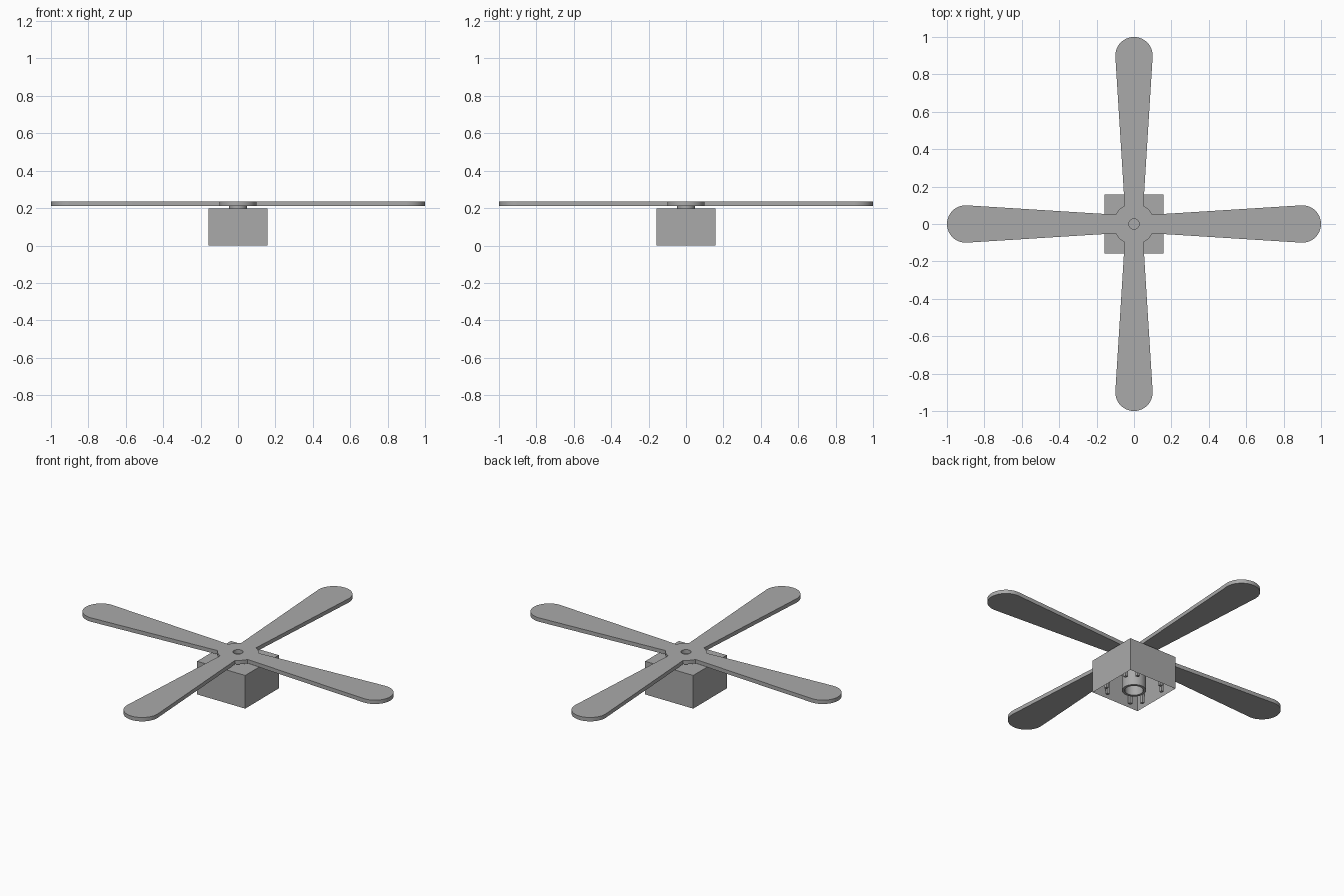
import bpy, bmesh
from math import cos, sin, pi, radians, asin

if "Cube" in bpy.data.objects:
    bpy.data.objects.remove(bpy.data.objects["Cube"])

grey = bpy.data.materials.new("mid_grey")
GREY = (0.4, 0.4, 0.4, 1)
grey.diffuse_color = GREY
grey.use_nodes = True
grey.node_tree.nodes["Principled BSDF"].inputs["Base Color"].default_value = GREY


def finish(name, bm, smooth=True):
    bmesh.ops.recalc_face_normals(bm, faces=bm.faces)
    mesh = bpy.data.meshes.new(name)
    bm.to_mesh(mesh)
    bm.free()
    mesh.materials.append(grey)
    obj = bpy.data.objects.new(name, mesh)
    bpy.context.collection.objects.link(obj)
    if smooth:
        bpy.ops.object.select_all(action="DESELECT")
        obj.select_set(True)
        bpy.context.view_layer.objects.active = obj
        bpy.ops.object.shade_smooth_by_angle(angle=radians(30))
    return obj


def circle(r, n=32):
    return [(r * cos(2 * pi * i / n), r * sin(2 * pi * i / n)) for i in range(n)]


def extrude_outline(name, outlines, z0, z1):
    """Extrude an outline, with any further outlines as holes."""
    bm = bmesh.new()
    edges = []
    for pts in outlines:
        vs = [bm.verts.new((x, y, z0)) for x, y in pts]
        edges += [bm.edges.new((vs[i - 1], vs[i])) for i in range(len(vs))]
    bmesh.ops.triangle_fill(bm, edges=edges, use_beauty=True, use_dissolve=False)
    caps = list(bm.faces)
    ext = bmesh.ops.extrude_face_region(bm, geom=caps, use_keep_orig=True)
    for v in ext["geom"]:
        if isinstance(v, bmesh.types.BMVert):
            v.co.z = z1
    return finish(name, bm)


# Brick shell, open underneath
W, H, WALL, ROOF = 0.158, 0.197, 0.026, 0.03
bm = bmesh.new()
bmesh.ops.create_cube(bm, size=1)
for v in bm.verts:
    v.co = (v.co.x * 2 * W, v.co.y * 2 * W, (v.co.z + 0.5) * H)
bottom = [f for f in bm.faces if f.normal.z < -0.5]
bmesh.ops.inset_region(bm, faces=bottom, thickness=WALL)
for v in bottom[0].verts:
    v.co.z = H - ROOF
finish("brick_shell", bm, smooth=False)

# Clutch tube inside the brick
extrude_outline("inner_tube", [circle(0.065), circle(0.05)], 0, H - ROOF)

# Two ribs on each inner wall
bm = bmesh.new()
inner = W - WALL
for side in range(4):
    a = side * pi / 2
    for off in (-0.08, 0.08):
        cube = bmesh.ops.create_cube(bm, size=1)["verts"]
        for v in cube:
            x = inner - 0.006 + v.co.x * 0.016
            y = off + v.co.y * 0.018
            v.co = (x * cos(a) - y * sin(a), x * sin(a) + y * cos(a),
                    0.004 + (v.co.z + 0.5) * (H - ROOF - 0.004))
finish("wall_ribs", bm, smooth=False)

# Pivot between brick and propeller
extrude_outline("pivot_pin", [circle(0.047)], H, 0.213)

# Four-bladed propeller with a round hub and a pin hole
HUB, ROOT, TIP, TIP_C = 0.11, 0.05, 0.1, 0.9
root_a = asin(ROOT / HUB)
blade = [(HUB * cos(root_a), -ROOT)]
blade += [(TIP_C + TIP * cos(t), TIP * sin(t))
          for t in [-pi / 2 + pi * i / 20 for i in range(21)]]
blade += [(HUB * cos(root_a), ROOT)]
hub_arc = [root_a + (pi / 2 - 2 * root_a) * i / 6 for i in range(1, 6)]
blade += [(HUB * cos(t), HUB * sin(t)) for t in hub_arc]
outline = []
for k in range(4):
    c, s = cos(k * pi / 2), sin(k * pi / 2)
    outline += [(x * c - y * s, x * s + y * c) for x, y in blade]
extrude_outline("propeller", [outline, circle(0.028)], 0.212, 0.235)
